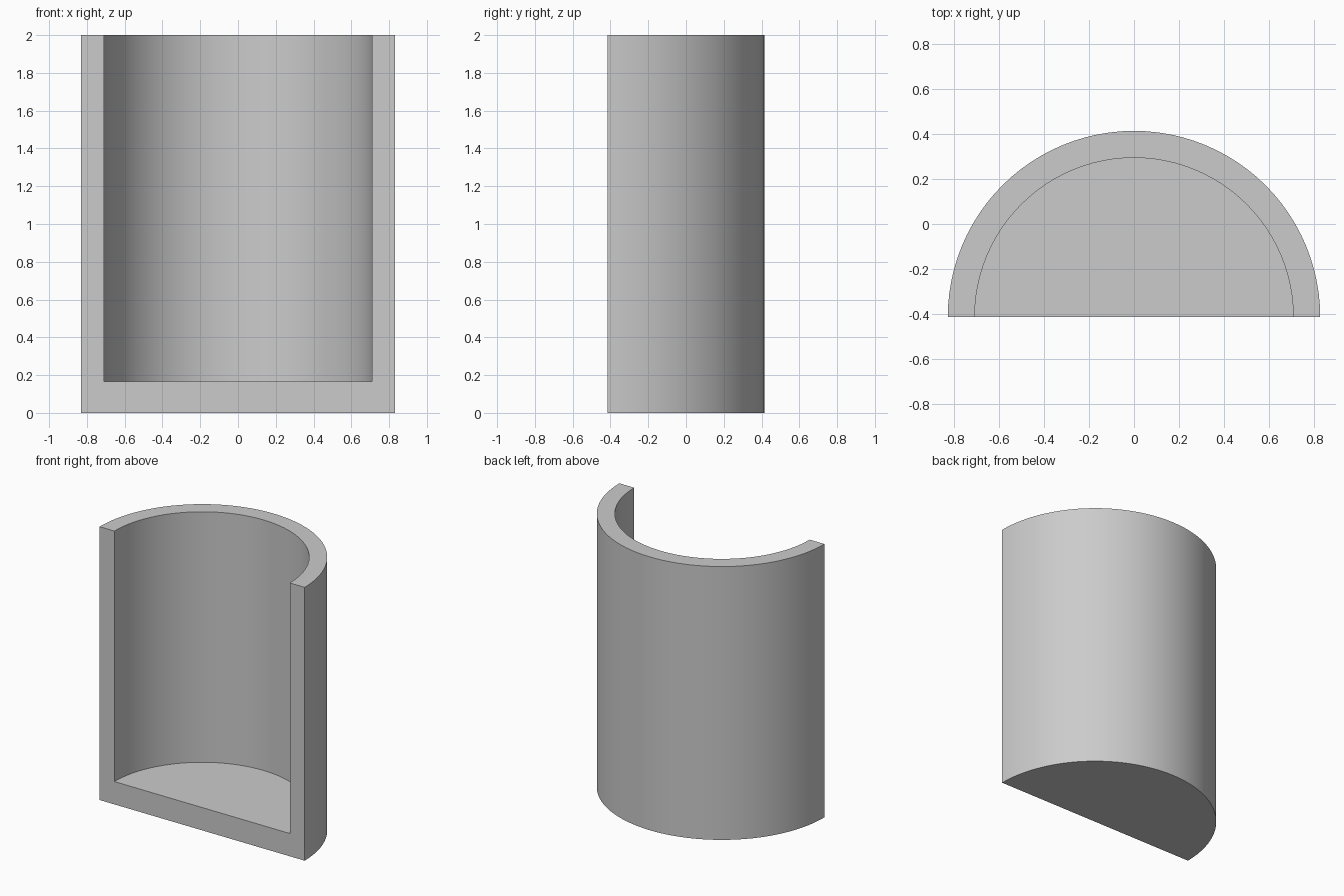
import bpy, bmesh, math

if "Cube" in bpy.data.objects:
    bpy.data.objects.remove(bpy.data.objects["Cube"])

R_OUT, R_IN = 0.83, 0.71
HEIGHT, FLOOR = 2.0, 0.167
CENTRE_Y = -R_OUT / 2
SEGMENTS = 48

bm = bmesh.new()


def half_ring(radius, z):
    """Semicircle of vertices bulging towards the back (+y)."""
    angles = [math.pi * i / SEGMENTS for i in range(SEGMENTS + 1)]
    return [bm.verts.new((radius * math.cos(a), CENTRE_Y + radius * math.sin(a), z))
            for a in angles]


# Rings from the underside, up the outer wall, over the rim, down to the floor
rings = [half_ring(R_OUT, 0), half_ring(R_OUT, HEIGHT),
         half_ring(R_IN, HEIGHT), half_ring(R_IN, FLOOR)]

# Outer wall, rim and inner wall
for a, b in zip(rings, rings[1:]):
    for i in range(SEGMENTS):
        bm.faces.new((a[i], a[i + 1], b[i + 1], b[i]))

# Underside, inner floor and the U-shaped front cut face
bm.faces.new(rings[0])
bm.faces.new(rings[-1])
bm.faces.new([r[0] for r in rings] + [r[-1] for r in reversed(rings)])
bmesh.ops.recalc_face_normals(bm, faces=bm.faces)

mesh = bpy.data.meshes.new("half_cylinder_shell")
bm.to_mesh(mesh)
bm.free()
shell = bpy.data.objects.new("half_cylinder_shell", mesh)
bpy.context.collection.objects.link(shell)

# Smooth curved walls with crisp edges
bpy.context.view_layer.objects.active = shell
shell.select_set(True)
bpy.ops.object.shade_smooth_by_angle(angle=math.radians(30))
